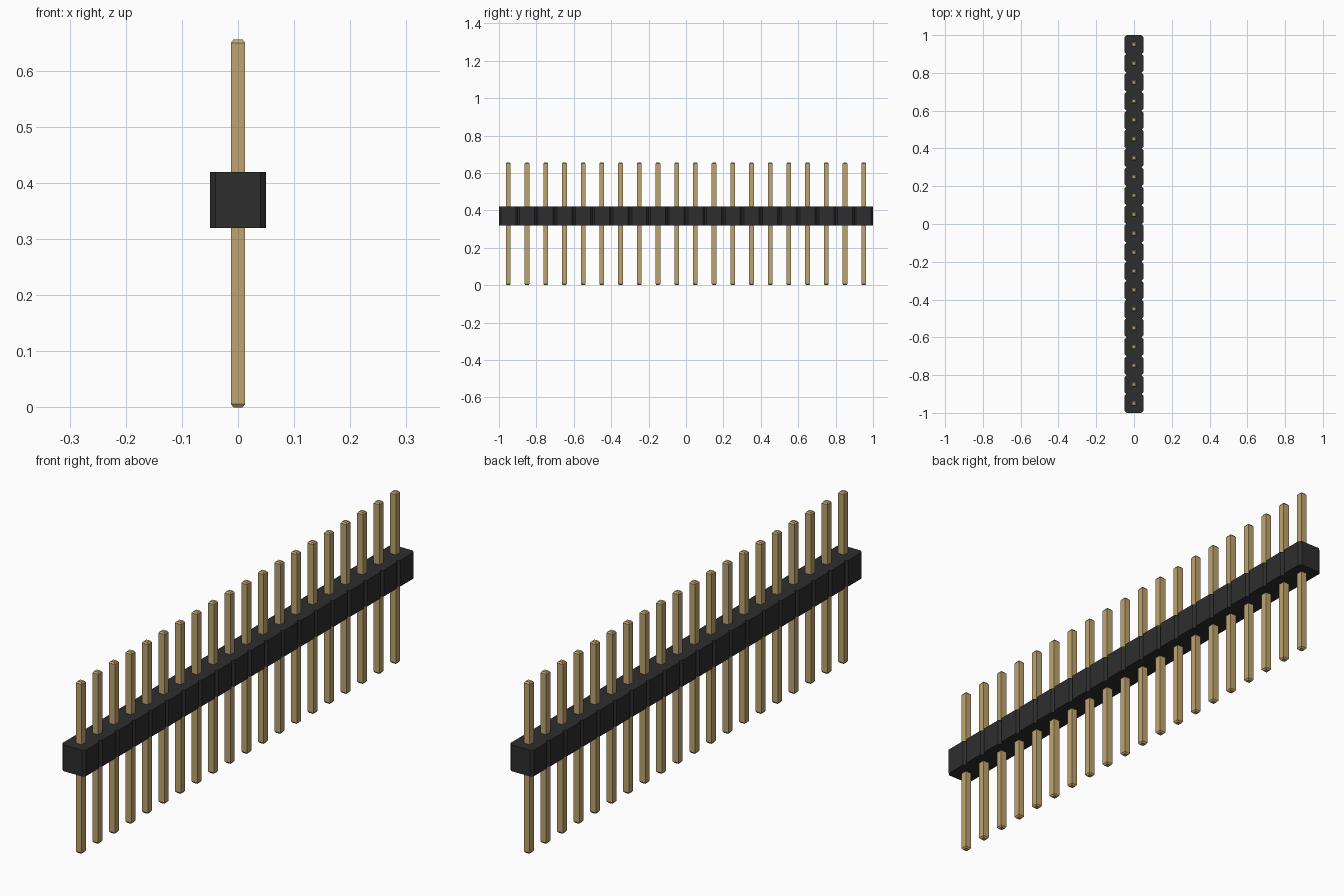
import bpy, bmesh

if "Cube" in bpy.data.objects:
    bpy.data.objects.remove(bpy.data.objects["Cube"], do_unlink=True)

COUNT, PITCH = 20, 0.1
BODY_BOTTOM, BODY_TOP = 0.32, 0.42
HALF, CHAMFER = 0.05, 0.01
PIN_HALF, TIP_HALF, TIP, PIN_TOP = 0.0125, 0.008, 0.006, 0.656


def material(name, rgb):
    m = bpy.data.materials.new(name)
    m.use_nodes = True
    m.diffuse_color = (*rgb, 1)
    bsdf = m.node_tree.nodes["Principled BSDF"]
    bsdf.inputs["Base Color"].default_value = (*rgb, 1)
    bsdf.inputs["Roughness"].default_value = 0.6
    return m


def finish(bm, name, mat):
    bmesh.ops.recalc_face_normals(bm, faces=bm.faces)
    mesh = bpy.data.meshes.new(name)
    bm.to_mesh(mesh)
    bm.free()
    mesh.materials.append(mat)
    obj = bpy.data.objects.new(name, mesh)
    bpy.context.collection.objects.link(obj)
    return obj


black = material("black plastic", (0.027, 0.027, 0.027))
gold = material("gold metal", (0.52, 0.376, 0.165))
centres = [(i - (COUNT - 1) / 2) * PITCH for i in range(COUNT)]

# Housing strip: chamfered cells joined side by side, then extruded upwards
bm = bmesh.new()
a, b = HALF, HALF - CHAMFER
cell = [(b, -a), (a, -b), (a, b), (b, a), (-b, a), (-a, b), (-a, -b), (-b, -a)]
for y in centres:
    bm.faces.new([bm.verts.new((px, y + py, BODY_BOTTOM)) for px, py in cell])
bmesh.ops.remove_doubles(bm, verts=bm.verts, dist=0.0005)
top = bmesh.ops.extrude_face_region(bm, geom=bm.faces[:], use_keep_orig=True)["geom"]
bmesh.ops.translate(bm, vec=(0, 0, BODY_TOP - BODY_BOTTOM),
                    verts=[g for g in top if isinstance(g, bmesh.types.BMVert)])
finish(bm, "housing", black)

# Square pin with tapered tips at both ends
bm = bmesh.new()
rings = []
for z, r in [(0, TIP_HALF), (TIP, PIN_HALF), (PIN_TOP - TIP, PIN_HALF), (PIN_TOP, TIP_HALF)]:
    rings.append([bm.verts.new((sx * r, sy * r, z))
                  for sx, sy in [(-1, -1), (1, -1), (1, 1), (-1, 1)]])
for low, high in zip(rings, rings[1:]):
    for i in range(4):
        j = (i + 1) % 4
        bm.faces.new((low[i], low[j], high[j], high[i]))
bm.faces.new(rings[0][::-1])
bm.faces.new(rings[-1])
pin = finish(bm, "pin_01", gold)

# Row of pins sharing one mesh
pin.location.y = centres[0]
for i, y in enumerate(centres[1:], 2):
    copy = pin.copy()
    copy.name = f"pin_{i:02d}"
    copy.location.y = y
    bpy.context.collection.objects.link(copy)
